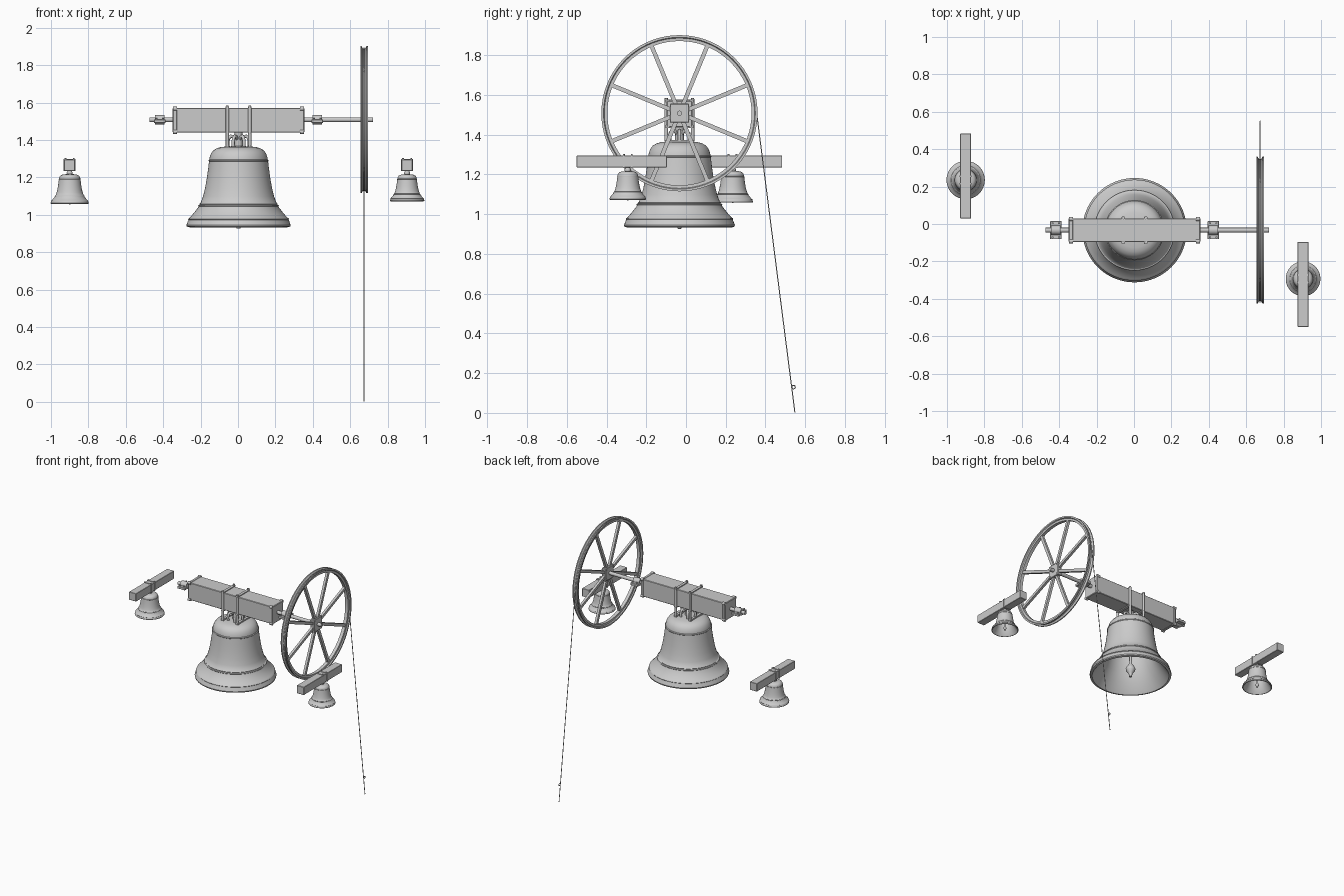
import bpy, bmesh, math
from mathutils import Vector, Matrix

if "Cube" in bpy.data.objects:
    bpy.data.objects.remove(bpy.data.objects["Cube"])

metal = bpy.data.materials.new("light grey metal")
metal.diffuse_color = (0.6, 0.6, 0.6, 1)
metal.use_nodes = True
metal.node_tree.nodes["Principled BSDF"].inputs["Base Color"].default_value = metal.diffuse_color
CY, AXZ = -0.033, 1.508       # axle position in y and z


def finish(name, bm):
    bmesh.ops.recalc_face_normals(bm, faces=bm.faces)
    me = bpy.data.meshes.new(name)
    bm.to_mesh(me)
    bm.free()
    me.materials.append(metal)
    me.shade_smooth()
    me.set_sharp_from_angle(angle=math.radians(32))
    ob = bpy.data.objects.new(name, me)
    bpy.context.collection.objects.link(ob)
    return ob


def box(name, loc, size, bevel=0.0):
    bm = bmesh.new()
    bmesh.ops.create_cube(bm, size=1, matrix=Matrix.Translation(loc) @ Matrix.Diagonal((*size, 1)))
    if bevel:
        bmesh.ops.bevel(bm, geom=bm.edges[:], offset=bevel, segments=1, affect='EDGES')
    return finish(name, bm)


def rod(name, a, b, r, sides=16):
    a, b = Vector(a), Vector(b)
    rot = (b - a).to_track_quat('Z', 'Y').to_matrix().to_4x4()
    bm = bmesh.new()
    bmesh.ops.create_cone(bm, cap_ends=True, segments=sides, radius1=r, radius2=r,
                          depth=(b - a).length, matrix=Matrix.Translation((a + b) / 2) @ rot)
    return finish(name, bm)


def lathe(name, profile, matrix, sides=64, closed=False):
    """Turn (radius, height) points round the local z axis."""
    bm = bmesh.new()
    rings = []
    for r, z in profile:
        if r < 1e-6:
            rings.append([bm.verts.new((0, 0, z))] * sides)
        else:
            rings.append([bm.verts.new((r * math.cos(t), r * math.sin(t), z))
                          for t in (2 * math.pi * i / sides for i in range(sides))])
    pairs = list(zip(rings, rings[1:] + ([rings[0]] if closed else [])))
    for lo, hi in pairs:
        for i in range(sides):
            j = (i + 1) % sides
            quad = list(dict.fromkeys((lo[i], lo[j], hi[j], hi[i])))
            if len(quad) > 2:
                bm.faces.new(quad)
    bm.transform(matrix)
    return finish(name, bm)


def tube(name, points, r, cyclic=False):
    cu = bpy.data.curves.new(name, 'CURVE')
    cu.dimensions, cu.bevel_depth, cu.bevel_resolution, cu.use_fill_caps = '3D', r, 2, True
    sp = cu.splines.new('POLY')
    sp.points.add(len(points) - 1)
    for p, co in zip(sp.points, points):
        p.co = (*co, 1)
    sp.use_cyclic_u = cyclic
    cu.materials.append(metal)
    ob = bpy.data.objects.new(name, cu)
    bpy.context.collection.objects.link(ob)


# Bell outline: outside from lip to crown with moulded bands, then the hollow inside
OUTER = [(.262, 0), (.277, .004), (.279, .012), (.268, .040), (.270, .043), (.268, .047), (.260, .052),
         (.238, .078), (.216, .106), (.214, .112), (.216, .115), (.214, .119), (.207, .121),
         (.209, .125), (.203, .130), (.190, .165), (.179, .21), (.170, .26), (.163, .31),
         (.158, .352), (.161, .355), (.161, .359), (.156, .363), (.154, .375), (.147, .395),
         (.134, .412), (.115, .423), (.094, .429), (.05, .433), (0, .434)]
INNER = [(0, .405), (.08, .40), (.118, .385), (.130, .355), (.140, .29), (.155, .21), (.178, .13),
         (.212, .07), (.245, .02), (.262, 0)]
CLAPPER = [(0, -.008), (.010, -.006), (.012, .012), (.016, .022), (.031, .042), (.033, .055), (.026, .072),
           (.012, .092), (.009, .12), (.009, .41)]


def bell(name, loc, scale):
    m = Matrix.Translation(loc) @ Matrix.Scale(scale, 4)
    lathe(name, OUTER + INNER, m, 80 if scale == 1 else 48)
    lathe(name + "_clapper", CLAPPER, m, 20)


# Main bell
BX, BZ = 0.003, 0.933
bell("main_bell", (BX, CY, BZ), 1)

# Crown loops holding the bell under the headstock
rod("crown_post", (BX, CY, 1.36), (BX, CY, 1.445), .022)
for k in range(6):
    t = math.radians(60 * k)
    pts = [(BX + d * math.cos(t), CY + d * math.sin(t), z) for d, z in
           ((.055, 1.355), (.058, 1.385), (.054, 1.408), (.042, 1.42), (.028, 1.418), (.015, 1.405))]
    tube("crown_loop", pts, .009)

# Headstock beam with raised end frames and corner bolts
box("headstock", (.003, CY, 1.505), (.69, .126, .13), .003)
for s in (-1, 1):
    x = .003 + s * .340
    box("headstock_end_plate", (x, CY, 1.505), (.024, .130, .134), .004)
    for sy in (-1, 1):
        for sz in (-1, 1):
            c = (CY + sy * .06, 1.505 + sz * .062)
            rod("end_bolt", (x - .011, *c), (x + .011, *c), .011, 12)

# Straps over the headstock, with hanging rods and nuts
for x in (-.057, .063):
    box("strap_top", (x, CY, 1.573), (.02, .142, .007))
    box("strap_bottom", (x, CY, 1.437), (.02, .142, .007))
    for s in (-1, 1):
        y = CY + s * .066
        rod("strap_rod", (x, y, 1.365), (x, y, 1.58), .009, 12)
        rod("strap_nut", (x, y, 1.574), (x, y, 1.585), .008, 6)
    box("strap_foot", (x, CY, 1.368), (.02, .142, .012))

# Axle and its bearings
rod("axle", (-.473, CY, AXZ), (.722, CY, AXZ), .013)
for x in (-.418, .424):
    rod("bearing_cap", (x - .026, CY, AXZ), (x + .026, CY, AXZ), .025, 24)
    box("bearing_base", (x, CY, 1.500), (.062, .096, .018), .002)
    for s in (-1, 1):
        for dx in (-.017, .017):
            rod("bearing_bolt", (x + dx, CY + s * .038, 1.505), (x + dx, CY + s * .038, 1.518), .006, 6)

# Rope wheel: grooved rim, eight spokes and square hub
WX = .674
rim = [(.363, -.012), (.378, -.013), (.382, -.020), (.393, -.020), (.393, -.013), (.380, -.006),
       (.380, .006), (.393, .013), (.393, .020), (.382, .020), (.378, .013), (.363, .012)]
lathe("wheel_rim", rim, Matrix.Translation((WX, CY, AXZ)) @ Matrix.Rotation(math.pi / 2, 4, 'Y'), 72, True)
for k in range(8):
    t = math.radians(22.5 + 45 * k)
    spoke = box("wheel_spoke", (0, .193, 0), (.018, .35, .021))
    spoke.matrix_world = Matrix.Translation((WX, CY, AXZ)) @ Matrix.Rotation(t, 4, 'X')
box("wheel_hub", (WX, CY, AXZ), (.034, .096, .096), .003)
for sy in (-1, 1):
    for sz in (-1, 1):
        c = (CY + sy * .035, AXZ + sz * .035)
        rod("hub_bolt", (WX - .02, *c), (WX + .02, *c), .005, 6)

# Rope lying in the rim groove and hanging to the ground, with a small ring
arc = [(WX, CY + .385 * math.cos(t), AXZ + .385 * math.sin(t))
       for t in (math.radians(270 - 6 * i) for i in range(45))]
tube("rope", arc + [(WX, CY + .386, AXZ + .02), (WX, .548, .002)], .0025)
tube("rope_ring", [(WX, .541 + .009 * math.cos(t), .13 + .009 * math.sin(t))
                   for t in (math.pi * i / 8 for i in range(16))], .0025, True)

# Two small side bells, each hung from a short beam
for side, x, y, ymid, z, s in (("left", -.9, .235, .257, 1.058, .367),
                               ("right", .904, -.293, -.323, 1.072, .332)):
    bell(side + "_bell", (x, y, z), s)
    box(side + "_beam", (x, ymid, 1.265), (.058, .454, .06), .002)
    rod(side + "_bell_post", (x, y, 1.21), (x, y, 1.24), .012)
    bm = bmesh.new()
    bmesh.ops.create_uvsphere(bm, u_segments=16, v_segments=10, radius=.016,
                              matrix=Matrix.Translation((x, y, 1.222)))
    finish(side + "_bell_knob", bm)
    for dy in (-.02, .02):
        box(side + "_beam_strap", (x, y + dy, 1.266), (.064, .009, .066))
        for sx in (-1, 1):
            rod(side + "_strap_nut", (x + sx * .022, y + dy, 1.294), (x + sx * .022, y + dy, 1.303), .005, 6)
